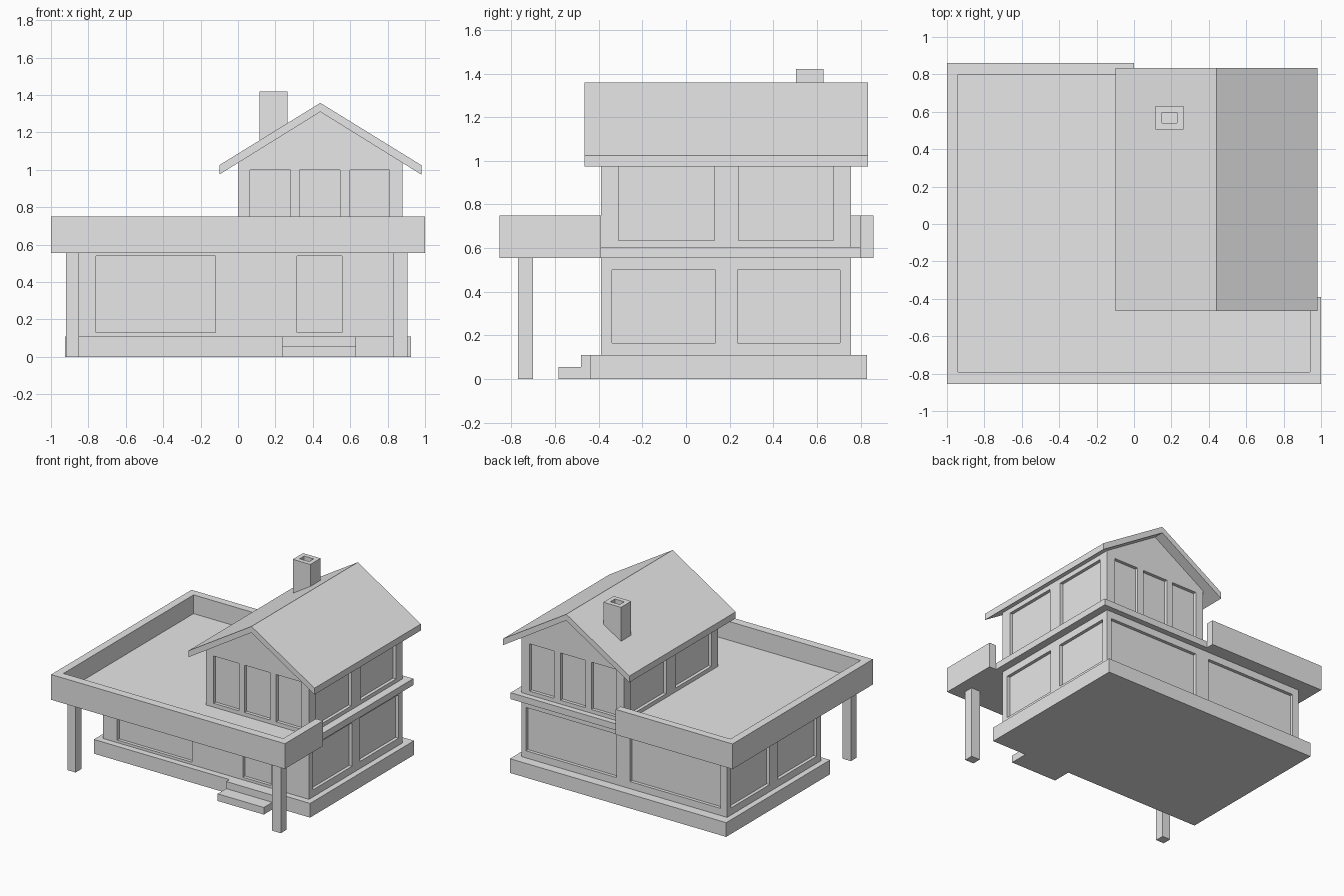
import bpy, bmesh
from mathutils import Vector

cube = bpy.data.objects.get("Cube")
if cube:
    bpy.data.objects.remove(cube, do_unlink=True)

# One plain grey for the whole building
grey = bpy.data.materials.new("plain_grey")
grey.use_nodes = True
grey.diffuse_color = (0.8, 0.8, 0.8, 1)
grey.node_tree.nodes["Principled BSDF"].inputs["Base Color"].default_value = (0.8, 0.8, 0.8, 1)


def finish(name, bm):
    bmesh.ops.recalc_face_normals(bm, faces=bm.faces)
    mesh = bpy.data.meshes.new(name)
    bm.to_mesh(mesh)
    bm.free()
    mesh.materials.append(grey)
    obj = bpy.data.objects.new(name, mesh)
    bpy.context.collection.objects.link(obj)
    return obj


def add_box(bm, x, y, z):
    """Adds a box given its (low, high) range on each axis."""
    verts = bmesh.ops.create_cube(bm, size=1)["verts"]
    for v in verts:
        v.co = Vector([(r[0] + r[1]) / 2 + c * (r[1] - r[0]) for c, r in zip(v.co, (x, y, z))])


def box(name, x, y, z):
    bm = bmesh.new()
    add_box(bm, x, y, z)
    return finish(name, bm)


def prism(name, profile, axis, low, high):
    """Extrudes a flat profile along one axis."""
    def place(p, h):
        c = list(p)
        c.insert("xyz".index(axis), h)
        return c
    bm = bmesh.new()
    face = bm.faces.new([bm.verts.new(place(p, low)) for p in profile])
    made = bmesh.ops.extrude_face_region(bm, geom=[face])["geom"]
    shift = Vector(place((0, 0), high - low))
    bmesh.ops.translate(bm, vec=shift, verts=[g for g in made if isinstance(g, bmesh.types.BMVert)])
    return finish(name, bm)


def carve(obj, boxes):
    """Cuts box-shaped recesses out of a solid."""
    bm = bmesh.new()
    for b in boxes:
        add_box(bm, *b)
    cutter = finish("recess_cutter", bm)
    cutter.hide_render = True
    mod = obj.modifiers.new("recesses", "BOOLEAN")
    mod.operation = "DIFFERENCE"
    mod.solver = "EXACT"
    mod.object = cutter
    bpy.context.view_layer.objects.active = obj
    bpy.ops.object.modifier_apply(modifier=mod.name)
    bpy.data.objects.remove(cutter, do_unlink=True)


DEPTH = 0.025
FRONT, BACK = -0.39, 0.755
WALL = 0.88


def around(plane):
    return (plane - DEPTH, plane + DEPTH)


# Plinth and entrance steps
box("plinth", (-0.925, 0.925), (-0.44, 0.83), (0, 0.11))
prism("entrance_steps", [(-0.44, 0), (-0.44, 0.11), (-0.48, 0.11), (-0.48, 0.055),
                         (-0.585, 0.055), (-0.585, 0)], "x", 0.235, 0.63)

# Ground floor walls with recessed windows and door
lower = box("ground_floor_walls", (-WALL, WALL), (FRONT, BACK), (0.11, 0.56))
cuts = [(xs, around(FRONT), (0.13, 0.54)) for xs in ((-0.76, -0.12), (0.315, 0.555))]
cuts += [(xs, around(BACK), (0.165, 0.5)) for xs in ((-0.825, -0.05), (0.065, 0.84))]
for side in (-WALL, WALL):
    cuts += [(around(side), ys, (0.165, 0.5)) for ys in ((-0.34, 0.135), (0.235, 0.705))]
carve(lower, cuts)

# Terrace deck, open parapet and porch posts
box("terrace_deck", (-0.94, 0.94), (-0.79, 0.8), (0.555, 0.605))
prism("terrace_parapet", [(0, 0.86), (-1, 0.86), (-1, -0.855), (1, -0.855), (1, FRONT),
                          (0.94, FRONT), (0.94, -0.79), (-0.94, -0.79), (-0.94, 0.8), (0, 0.8)],
      "z", 0.555, 0.75)
for name, xs in (("right_porch_post", (-0.92, -0.85)), ("left_porch_post", (0.83, 0.905))):
    box(name, xs, (-0.77, -0.7), (0, 0.555))

# Upper floor with gable ends and recessed windows
RIDGE = 0.44
upper = prism("upper_floor_walls", [(0, 0.6), (WALL, 0.6), (WALL, 1.04), (RIDGE, 1.315), (0, 1.04)],
              "y", FRONT, BACK)
cuts = [(xs, around(wall), (0.635, 1.0)) for wall in (FRONT, BACK)
        for xs in ((0.065, 0.28), (0.33, 0.545), (0.6, 0.81))]
cuts += [(around(wall), ys, (0.635, 1.0)) for wall in (0, WALL)
         for ys in ((-0.31, 0.13), (0.24, 0.675))]
carve(upper, cuts)

# Gable roof
prism("gable_roof", [(-0.1, 0.975), (-0.1, 1.025), (RIDGE, 1.358), (0.98, 1.025),
                     (0.98, 0.975), (RIDGE, 1.31)], "y", -0.465, 0.835)

# Chimney with open flue
chimney = box("chimney", (0.115, 0.265), (0.505, 0.63), (1.0, 1.42))
carve(chimney, [((0.15, 0.23), (0.54, 0.595), (1.25, 1.5))])
